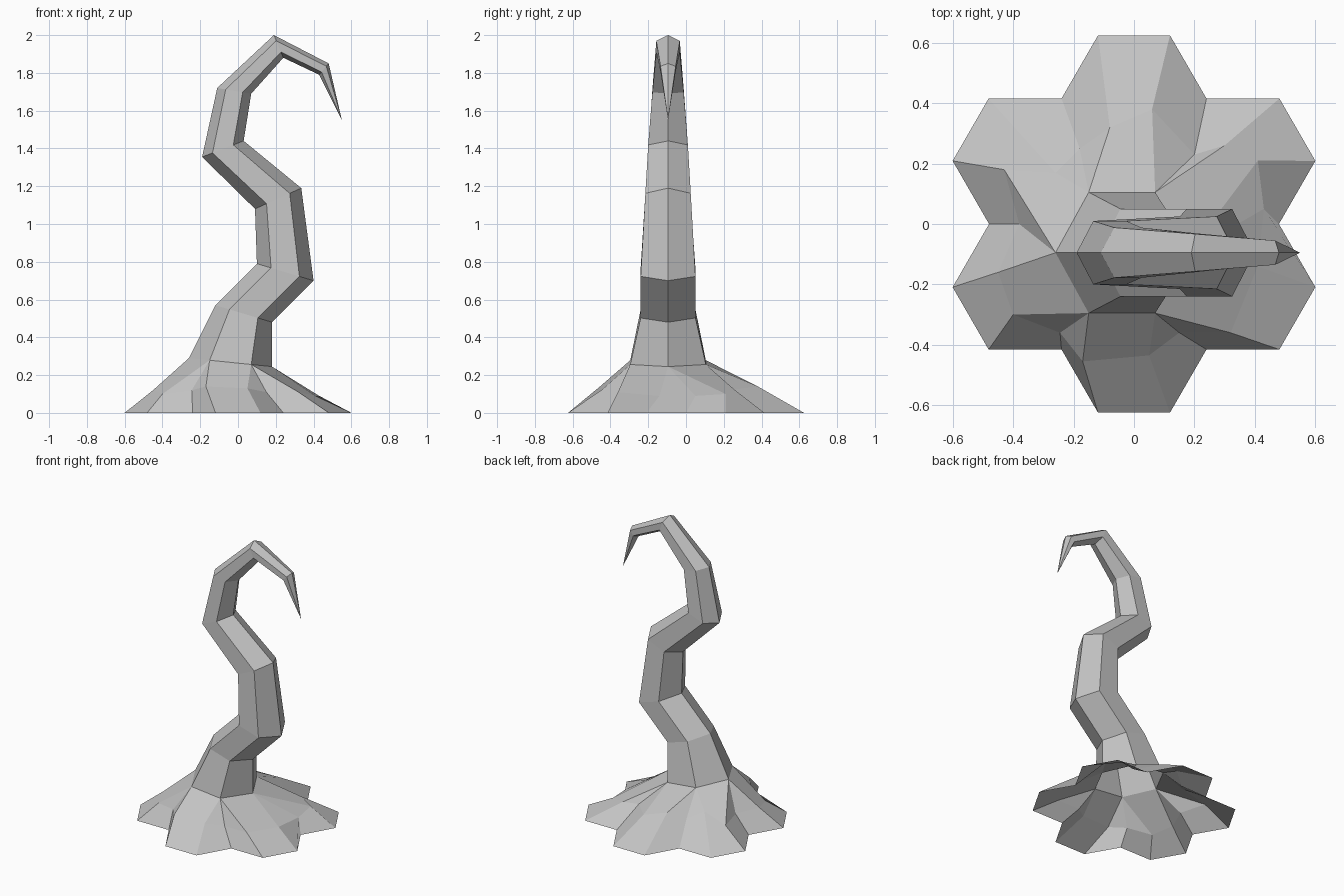
import bpy, bmesh
from math import cos, sin, radians
from mathutils import Vector

cube = bpy.data.objects.get("Cube")
if cube:
    bpy.data.objects.remove(cube, do_unlink=True)

SIDES = 6
TRUNK_Y = -0.095

grey = bpy.data.materials.new("plain_grey")
grey.use_nodes = True
colour = (0.55, 0.55, 0.55, 1)
grey.diffuse_color = colour
grey.node_tree.nodes["Principled BSDF"].inputs["Base Color"].default_value = colour


def finish(bm, name):
    mesh = bpy.data.meshes.new(name)
    bm.to_mesh(mesh)
    bm.free()
    mesh.materials.append(grey)
    obj = bpy.data.objects.new(name, mesh)
    bpy.context.collection.objects.link(obj)
    return obj


def hexagon(left, right, half_depth):
    """Six-sided ring spanning two points in the xz plane, ridges at both ends."""
    a, b = Vector((left[0], TRUNK_Y, left[1])), Vector((right[0], TRUNK_Y, right[1]))
    points = []
    for k in range(SIDES):
        angle = radians(60 * k)
        point = a.lerp(b, 0.5 + cos(angle) / 2)
        point.y += half_depth * sin(angle) / sin(radians(60))
        points.append(point)
    return points


def bridge(bm, lower, upper):
    n = len(lower)
    for k in range(n):
        m = (k + 1) % n
        bm.faces.new((lower[k], lower[m], upper[m], upper[k]))


# Trunk cross-sections: left end, right end, half depth
sections = [
    ((-0.26, 0.29), (0.18, 0.245), 0.20),
    ((-0.12, 0.57), (0.18, 0.48), 0.145),
    ((0.10, 0.79), (0.40, 0.70), 0.145),
    ((0.09, 1.08), (0.335, 1.19), 0.12),
    ((-0.19, 1.355), (0.03, 1.44), 0.105),
    ((-0.11, 1.72), (0.07, 1.69), 0.083),
    ((0.19, 2.0), (0.24, 1.88), 0.062),
    ((0.48, 1.85), (0.43, 1.79), 0.04),
]

# Curling trunk with a pointed tip
bm = bmesh.new()
rings = [[bm.verts.new(p) for p in hexagon(*s)] for s in sections]
for lower, upper in zip(rings, rings[1:]):
    bridge(bm, lower, upper)
tip = bm.verts.new((0.55, TRUNK_Y, 1.55))
for k in range(SIDES):
    bm.faces.new((rings[-1][k], rings[-1][(k + 1) % SIDES], tip))
finish(bm, "curling_trunk")

# Shoulders of the roots: edge, valley, edge around each trunk corner
shoulders = [
    (0.41, -0.14, 0.09), (0.43, 0.05, 0.09), (0.41, 0.21, 0.10),
    (0.30, 0.26, 0.12), (0.20, 0.23, 0.12), (0.06, 0.38, 0.14),
    (-0.08, 0.32, 0.17), (-0.18, 0.25, 0.13), (-0.26, 0.17, 0.17),
    (-0.43, 0.18, 0.12), (-0.38, 0, 0.12), (-0.45, -0.16, 0.12),
    (-0.40, -0.30, 0.10), (-0.245, -0.36, 0.12), (-0.17, -0.455, 0.14),
    (0.05, -0.435, 0.13), (0.15, -0.36, 0.11), (0.32, -0.36, 0.11),
]

# Six spreading roots as an open shell
bm = bmesh.new()
rim = []
for k in range(SIDES):
    for offset, radius in ((-19.2, 0.636), (0, 0.48), (19.2, 0.636)):
        angle = radians(60 * k + offset)
        rim.append(bm.verts.new((radius * cos(angle), radius * sin(angle), 0)))
middle = [bm.verts.new(p) for p in shoulders]
collar = [bm.verts.new(p) for p in hexagon(*sections[0])]
bridge(bm, rim, middle)
for k in range(SIDES):
    before, valley, after = middle[3 * k:3 * k + 3]
    bm.faces.new((before, valley, collar[k]))
    bm.faces.new((valley, after, collar[k]))
    following = middle[(3 * k + 3) % len(middle)]
    bm.faces.new((after, following, collar[(k + 1) % SIDES], collar[k]))
finish(bm, "spreading_roots")
